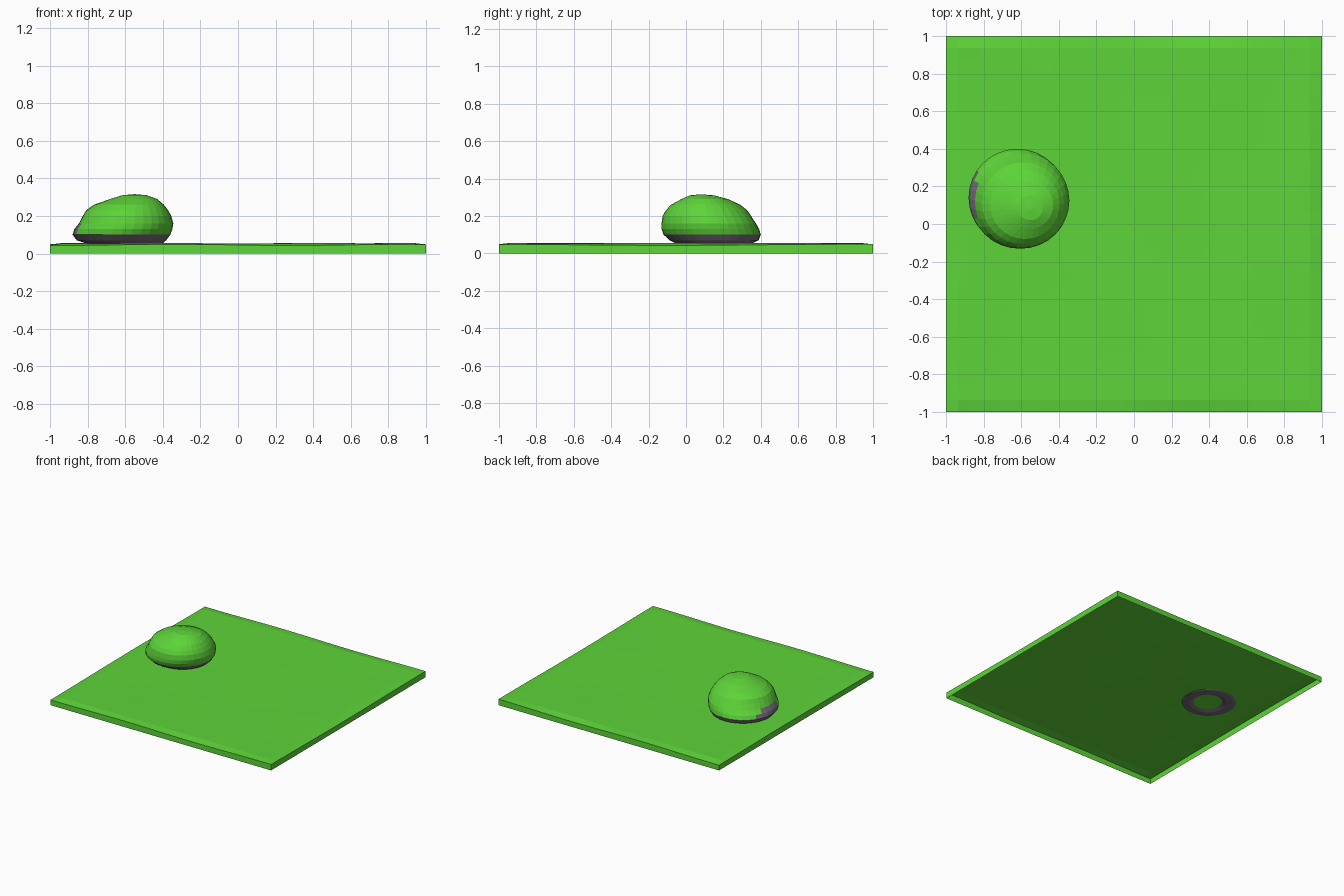
import bpy
import bmesh
from math import sin, cos, pi

default_cube = bpy.data.objects.get("Cube")
if default_cube:
    bpy.data.objects.remove(default_cube, do_unlink=True)


def make_material(name, red, green, blue):
    material = bpy.data.materials.new(name)
    material.use_nodes = True
    colour = (red, green, blue, 1)
    material.diffuse_color = colour
    material.node_tree.nodes["Principled BSDF"].inputs["Base Color"].default_value = colour
    return material


def finish(bm, name, materials):
    mesh = bpy.data.meshes.new(name)
    bm.to_mesh(mesh)
    bm.free()
    for material in materials:
        mesh.materials.append(material)
    obj = bpy.data.objects.new(name, mesh)
    bpy.context.collection.objects.link(obj)
    return obj


grass = make_material("grass green", 0.11, 0.66, 0.04)
moss = make_material("moss green", 0.11, 0.66, 0.04)
stone = make_material("stone grey", 0.17, 0.14, 0.18)


# Ground: gently rolling sheet with a thin skirt, open underneath
def ground_height(x, y):
    reach = max(abs(x), abs(y))
    if reach > 0.99:
        return 0.046 + 0.003 * sin(5 * x + 3 * y)
    swell = 0.004 * reach ** 2
    ripple = 0.0015 * sin(7 * x + 2 * y) * sin(6 * y - x)
    return 0.051 + swell + ripple * (0.3 + reach)


bm = bmesh.new()
bmesh.ops.create_grid(bm, x_segments=32, y_segments=32, size=1)
for vert in bm.verts:
    vert.co.z = ground_height(vert.co.x, vert.co.y)
border = [edge for edge in bm.edges if edge.is_boundary]
skirt = bmesh.ops.extrude_edge_only(bm, edges=border)
for item in skirt["geom"]:
    if isinstance(item, bmesh.types.BMVert):
        item.co.z = 0
bmesh.ops.recalc_face_normals(bm, faces=bm.faces)
finish(bm, "ground", [grass])

# Boulder: leaning stack of rings (height, centre x, centre y, radius)
rings = [
    (0.056, -0.60, 0.15, 0.10),
    (0.043, -0.60, 0.15, 0.14),
    (0.047, -0.60, 0.15, 0.19),
    (0.07, -0.62, 0.15, 0.238),
    (0.10, -0.62, 0.14, 0.26),
    (0.13, -0.61, 0.13, 0.261),
    (0.16, -0.60, 0.125, 0.256),
    (0.20, -0.595, 0.115, 0.24),
    (0.23, -0.59, 0.11, 0.218),
    (0.26, -0.58, 0.105, 0.185),
    (0.29, -0.555, 0.10, 0.125),
    (0.31, -0.55, 0.085, 0.065),
]
SIDES = 32
bm = bmesh.new()
loops = []
for z, cx, cy, radius in rings:
    loop = []
    for i in range(SIDES):
        angle = 2 * pi * i / SIDES
        # Shallow ledge on the low, leaning side
        lean = max(0, cos(angle - 0.8 * pi))
        dent = 0.012 * lean if 0.15 < z < 0.21 else 0
        r = radius - dent
        loop.append(bm.verts.new((cx + r * cos(angle), cy + r * sin(angle), z)))
    loops.append(loop)
for low, high in zip(loops, loops[1:]):
    for i in range(SIDES):
        j = (i + 1) % SIDES
        bm.faces.new((low[i], low[j], high[j], high[i]))
peak = bm.verts.new((-0.55, 0.08, 0.316))
for i in range(SIDES):
    bm.faces.new((loops[-1][i], loops[-1][(i + 1) % SIDES], peak))
bm.faces.new(reversed(loops[0]))

# Bare stone along the base and on the left-hand bulge, moss above
for face in bm.faces:
    centre = face.calc_center_median()
    bulge = centre.x < -0.83 and abs(centre.y - 0.17) < 0.13
    limit = 0.15 if bulge else 0.09
    face.material_index = 1 if centre.z < limit else 0
bmesh.ops.recalc_face_normals(bm, faces=bm.faces)
finish(bm, "boulder", [moss, stone])
